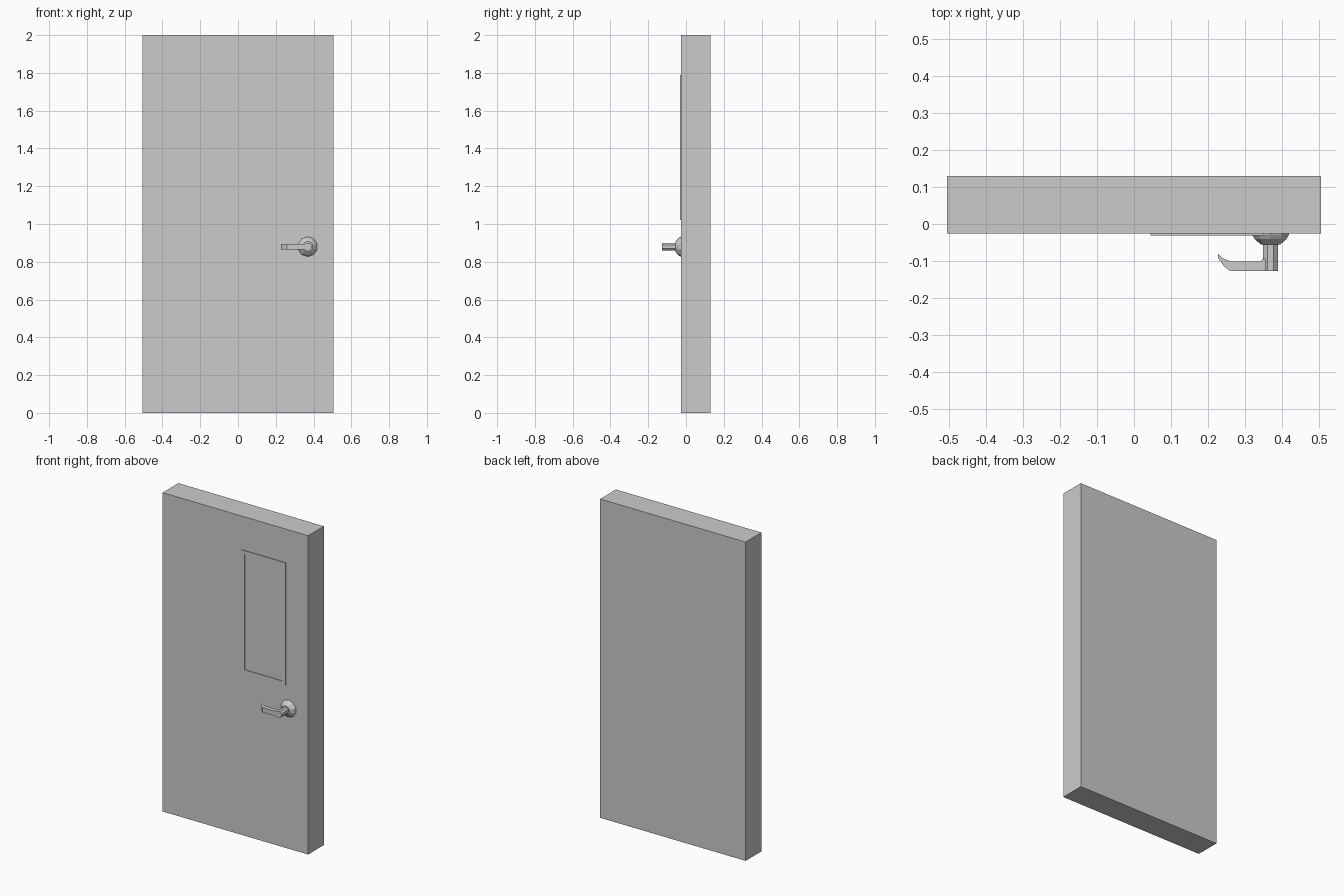
import bpy, bmesh, math

if "Cube" in bpy.data.objects:
    bpy.data.objects.remove(bpy.data.objects["Cube"])


def make_object(name, bm):
    bmesh.ops.recalc_face_normals(bm, faces=bm.faces)
    mesh = bpy.data.meshes.new(name)
    bm.to_mesh(mesh)
    bm.free()
    obj = bpy.data.objects.new(name, mesh)
    bpy.context.collection.objects.link(obj)
    return obj


def box_mesh(x0, x1, y0, y1, z0, z1):
    bm = bmesh.new()
    bmesh.ops.create_cube(bm, size=1)
    for v in bm.verts:
        v.co.x = x0 if v.co.x < 0 else x1
        v.co.y = y0 if v.co.y < 0 else y1
        v.co.z = z0 if v.co.z < 0 else z1
    return bm


def turned(name, profile, sides, cx, cz):
    """Stack of (radius, y) rings around an axis along y, closed at both ends."""
    bm = bmesh.new()
    rings = []
    for r, y in profile:
        angles = [2 * math.pi * (i + 0.5) / sides for i in range(sides)]
        rings.append([bm.verts.new((cx + r * math.cos(a), y, cz + r * math.sin(a)))
                      for a in angles])
    for a, b in zip(rings, rings[1:]):
        for i in range(sides):
            j = (i + 1) % sides
            bm.faces.new((a[i], a[j], b[j], b[i]))
    bm.faces.new(rings[0])
    bm.faces.new(rings[-1])
    return make_object(name, bm)


FRONT = -0.026
KX, KZ = 0.369, 0.88

# Door slab
make_object("door_slab", box_mesh(-0.505, 0.505, FRONT, 0.13, 0, 2))

# Window trim: thin raised plate with its centre pushed back to the door face
bm = box_mesh(0.045, 0.35, FRONT - 0.005, FRONT + 0.004, 1.02, 1.79)
front = min(bm.faces, key=lambda f: f.calc_center_median().y)
bmesh.ops.inset_region(bm, faces=[front], thickness=0.033)
pushed = bmesh.ops.extrude_discrete_faces(bm, faces=[front])["faces"][0]
for v in pushed.verts:
    v.co.y = FRONT - 0.001
make_object("window_trim", bm)

# Domed rose and stem
turned("handle_rose", [(0.053, FRONT + 0.002), (0.053, FRONT - 0.002),
                       (0.045, -0.041), (0.028, -0.055)], 10, KX, KZ)
turned("handle_stem", [(0.022, -0.05), (0.022, -0.127)], 8, KX, KZ)

# Lever: plan outline with a tip curling back to the door, extruded upward
outline = [(0.375, -0.127), (0.26, -0.127), (0.242, -0.113), (0.227, -0.091),
           (0.227, -0.081), (0.239, -0.092), (0.26, -0.101), (0.342, -0.101),
           (0.349, -0.094), (0.375, -0.094)]
bm = bmesh.new()
face = bm.faces.new([bm.verts.new((x, y, KZ - 0.015)) for x, y in outline])
geom = bmesh.ops.extrude_face_region(bm, geom=[face])["geom"]
for v in geom:
    if isinstance(v, bmesh.types.BMVert):
        v.co.z = KZ + 0.015
make_object("handle_lever", bm)
